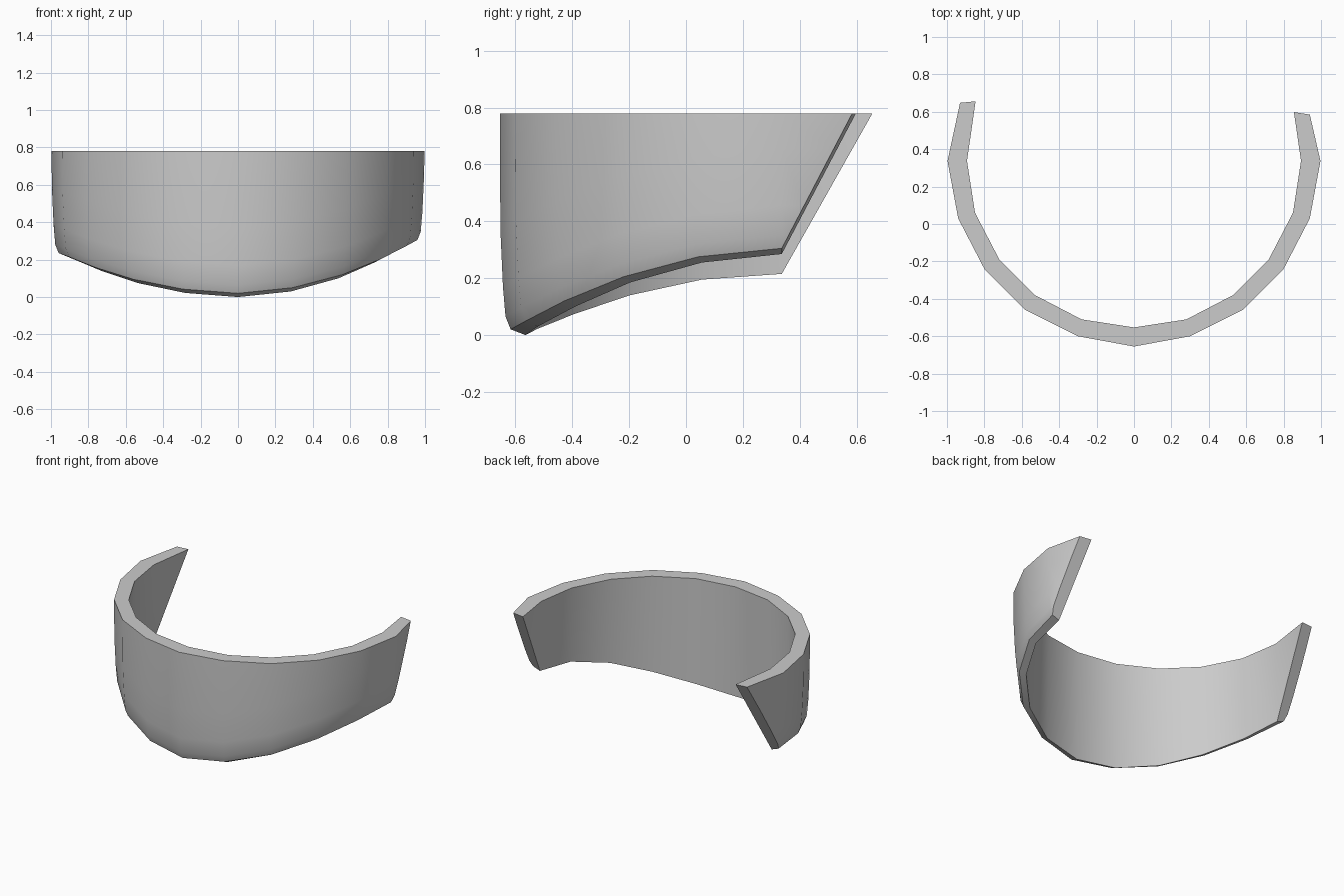
import bpy, bmesh
from mathutils import Vector

if "Cube" in bpy.data.objects:
    bpy.data.objects.remove(bpy.data.objects["Cube"])

TOP = 0.78
# plan points from front centre to the side (outer, inner)
outer = [(0, -.655), (.30, -.60), (.58, -.46), (.80, -.24), (.94, .03), (.997, .337)]
inner = [(0, -.553), (.28, -.51), (.53, -.38), (.72, -.19), (.85, .06), (.893, .337)]
# height of the inner lower edge for each side
low_right = [0, .03, .10, .185, .255, .285]
low_left = [0, .022, .075, .14, .195, .215]
# outer wall curls inward near the lower edge: (height above edge, inset)
curl = [(.35, .002), (.15, .011), (.045, .02), (0, .038)]


def section(i, side, low):
    """Loop of points: inner bottom, inner top, outer top, then down the outer wall."""
    o, n = Vector(outer[i]), Vector(inner[i])
    inward = (n - o).normalized()
    zb = low[i]
    n_low = n - inward * .012
    pts = [(n_low.x, n_low.y, zb), (n.x, n.y, TOP), (o.x, o.y, TOP)]
    for h, d in curl:
        p = o + inward * d
        pts.append((p.x, p.y, zb + .02 + h))
    return [Vector((side * x, y, z)) for x, y, z in pts]


def slanted_end(base, side, out_end, in_end):
    """Raked end: swings back from the last section, growing with height."""
    zb = base[0].z
    ends = [in_end] * 2 + [out_end] * 5
    res = []
    for k, (p, e) in enumerate(zip(base, ends)):
        t = max(0, (p.z - zb - (.02 if k > 1 else 0)) / (TOP - zb - (.02 if k > 1 else 0)))
        ref = base[1] if k < 2 else base[2]
        shift = Vector((side * e[0], e[1], 0)) - Vector((ref.x, ref.y, 0))
        res.append(p + shift * t)
    return res


left = [section(i, -1, low_left) for i in range(5, 0, -1)]
right = [section(i, 1, low_right) for i in range(0, 6)]
left_end = slanted_end(left[0], -1, (.93, .648), (.847, .656))
right_end = slanted_end(right[-1], 1, (.94, .585), (.855, .598))
loops = [left_end] + left + right + [right_end]

# curved band
bm = bmesh.new()
rings = [[bm.verts.new(p) for p in loop] for loop in loops]
for a, b in zip(rings, rings[1:]):
    for k in range(7):
        m = (k + 1) % 7
        bm.faces.new((a[k], a[m], b[m], b[k]))
bm.faces.new(rings[0])
bm.faces.new(rings[-1][::-1])
bmesh.ops.remove_doubles(bm, verts=bm.verts, dist=.0005)
bmesh.ops.recalc_face_normals(bm, faces=bm.faces)
mesh = bpy.data.meshes.new("curved_band")
bm.to_mesh(mesh)
bm.free()
band = bpy.data.objects.new("curved_band", mesh)
bpy.context.collection.objects.link(band)
bpy.context.view_layer.objects.active = band
band.select_set(True)
bpy.ops.object.shade_smooth_by_angle(angle=.52)
